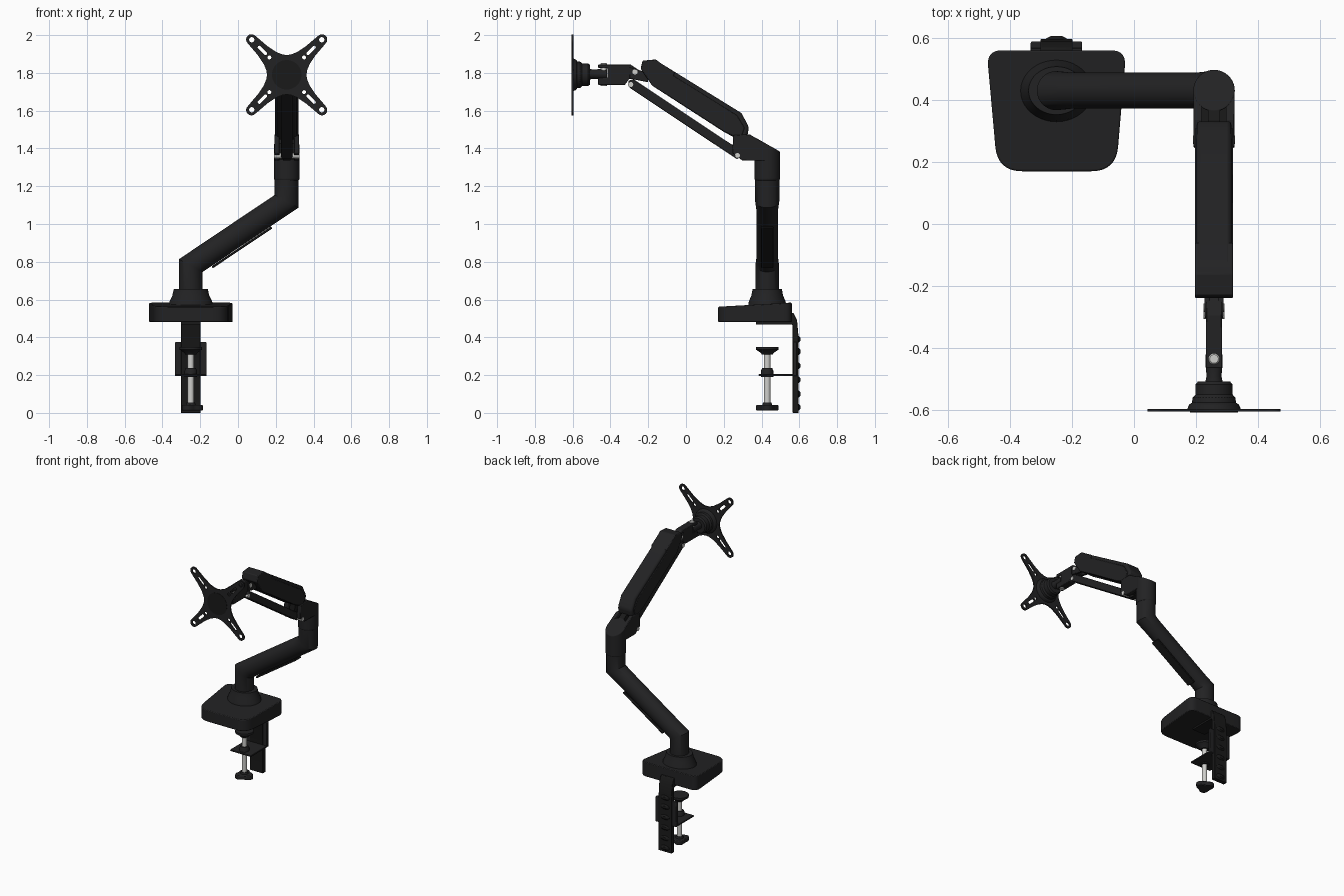
import bpy, bmesh, math
from mathutils import Vector, Matrix

if "Cube" in bpy.data.objects:
    bpy.data.objects.remove(bpy.data.objects["Cube"])


def material(name, r, g, b):
    m = bpy.data.materials.new(name)
    m.diffuse_color = (r, g, b, 1)
    m.use_nodes = True
    m.node_tree.nodes["Principled BSDF"].inputs["Base Color"].default_value = m.diffuse_color
    return m


BLACK = material("satin_black", 0.016, 0.016, 0.017)
DARK = material("deep_black", 0.010, 0.010, 0.010)
STEEL = material("bright_steel", 0.62, 0.62, 0.60)
AX, AY = 0.258, 0.43      # upper arm x, post y
PX = -0.25                # post x
HZ = 1.79                 # screen plate centre height


def finish(name, bm, mat, bevel=0):
    bmesh.ops.recalc_face_normals(bm, faces=bm.faces)
    me = bpy.data.meshes.new(name)
    bm.to_mesh(me)
    bm.free()
    ob = bpy.data.objects.new(name, me)
    bpy.context.collection.objects.link(ob)
    me.materials.append(mat)
    if bevel:
        b = ob.modifiers.new("bevel", "BEVEL")
        b.width, b.segments, b.limit_method, b.angle_limit = bevel, 2, "ANGLE", 0.6
    return ob


def prism(name, pts, axis, lo, hi, mat, bevel=0):
    """Extrude a 2D outline along an axis (x: yz outline, y: xz, z: xy)."""
    def place(p, d):
        return {"x": (d, *p), "y": (p[0], d, p[1]), "z": (*p, d)}[axis]
    bm = bmesh.new()
    a = [bm.verts.new(place(p, lo)) for p in pts]
    b = [bm.verts.new(place(p, hi)) for p in pts]
    bm.faces.new(a)
    bm.faces.new(b[::-1])
    for i in range(len(pts)):
        j = (i + 1) % len(pts)
        bm.faces.new((a[i], a[j], b[j], b[i]))
    return finish(name, bm, mat, bevel)


def box(name, lo, hi, mat, bevel=0):
    pts = [(lo[0], lo[1]), (hi[0], lo[1]), (hi[0], hi[1]), (lo[0], hi[1])]
    return prism(name, pts, "z", lo[2], hi[2], mat, bevel)


def lathe(name, profile, origin, direction, mat, sides=40, squash=1):
    """Spin (radius, distance) points round an axis; closed at both ends."""
    q = Vector((0, 0, 1)).rotation_difference(Vector(direction)).to_matrix()
    bm = bmesh.new()
    rings = []
    for r, d in profile:
        ring = []
        for i in range(sides):
            t = math.tau * i / sides
            p = q @ Vector((r * math.cos(t), squash * r * math.sin(t), d))
            ring.append(bm.verts.new(p + Vector(origin)))
        rings.append(ring)
    for a, b in zip(rings, rings[1:]):
        for i in range(sides):
            j = (i + 1) % sides
            bm.faces.new((a[i], a[j], b[j], b[i]))
    bm.faces.new(rings[0])
    bm.faces.new(rings[-1])
    return finish(name, bm, mat)


def rounded(corners):
    """Polygon of (x, y, radius) corners with quadratic rounding."""
    out = []
    for i, c in enumerate(corners):
        p = Vector(c[:2])
        a = p + (Vector(corners[i - 1][:2]) - p).normalized() * c[2]
        b = p + (Vector(corners[(i + 1) % len(corners)][:2]) - p).normalized() * c[2]
        for k in range(9):
            t = k / 8
            out.append(tuple(a * (1 - t) ** 2 + p * 2 * t * (1 - t) + b * t * t))
    return out


# Base: tapered rounded block with a gently sloping top
outline = rounded([(-0.475, 0.56, 0.05), (-0.44, 0.17, 0.08), (-0.058, 0.17, 0.08), (-0.025, 0.56, 0.05)])
base = prism("base", outline, "z", 0.48, 0.58, BLACK, 0.005)
for v in base.data.vertices:
    if v.co.z > 0.5:
        v.co.z = 0.562 + 0.022 * (v.co.y - 0.17) / 0.39
lathe("base_collar", [(0.118, 0.565), (0.113, 0.59), (0.098, 0.62), (0.09, 0.655), (0.06, 0.656)],
      (PX, AY, 0), (0, 0, 1), BLACK, squash=0.86)

# Lower arm: one mitred tube, slightly narrower along the slope
path = [(PX, 0.62, 0.063), (PX, 0.78, 0.063), (-0.2, 0.8135, 0.058), (0.2, 1.0818, 0.058),
        (AX - 0.001, 1.12, 0.064), (AX - 0.001, 1.24, 0.064)]
bm = bmesh.new()
prev = None
N = 40
for i, (x, z, ry) in enumerate(path):
    p = Vector((x, 0, z))
    ins = (p - Vector((path[i - 1][0], 0, path[i - 1][1]))).normalized() if i else Vector((0, 0, 1))
    outs = (Vector((path[i + 1][0], 0, path[i + 1][1])) - p).normalized() if i < len(path) - 1 else ins
    tan = (ins + outs).normalized()
    side = Vector((tan.z, 0, -tan.x)) * 0.063 / tan.dot(ins)
    ring = [bm.verts.new(p + side * math.cos(math.tau * k / N)
            + Vector((0, AY + ry * math.sin(math.tau * k / N), 0))) for k in range(N)]
    if prev:
        for k in range(N):
            bm.faces.new((prev[k], prev[k - 1], ring[k - 1], ring[k]))
    else:
        bm.faces.new(ring)
    prev = ring
bm.faces.new(prev)
finish("lower_arm", bm, BLACK)

# Cable cover under the sloping tube
cover = [(-0.14, 0.776), (0.175, 0.987), (0.182, 0.977), (-0.133, 0.766)]
prism("cable_cover", cover, "y", AY - 0.032, AY + 0.032, DARK, 0.003)

# Elbow: swivel post cut by a slanted plane
elbow = lathe("elbow", [(0.06, 1.228), (0.067, 1.235), (0.067, 1.52)], (AX, AY, 0), (0, 0, 1), BLACK)
bm = bmesh.new()
bm.from_mesh(elbow.data)
cut = bmesh.ops.bisect_plane(bm, geom=bm.verts[:] + bm.edges[:] + bm.faces[:], clear_outer=True,
                             plane_co=(0, 0.495, 1.385), plane_no=(0, 0.09, 0.159))
bmesh.ops.contextual_create(bm, geom=[e for e in cut["geom_cut"] if isinstance(e, bmesh.types.BMEdge)])
bm.to_mesh(elbow.data)
bm.free()
b = elbow.modifiers.new("bevel", "BEVEL")
b.width, b.segments, b.limit_method, b.angle_limit = 0.008, 3, "ANGLE", 0.6

# Fork holding the upper arm: two cheeks and a centre block
fork = [(0.245, 1.375), (0.30, 1.335), (0.43, 1.335), (0.43, 1.42), (0.336, 1.475), (0.25, 1.47)]
for s in (-1, 1):
    prism("fork_cheek", fork, "x", AX + s * 0.038, AX + s * 0.066, BLACK, 0.004)
prism("fork_centre", fork, "x", AX - 0.02, AX + 0.02, DARK)
box("fork_web", (AX - 0.06, 0.33, 1.34), (AX + 0.06, 0.40, 1.43), DARK)

# Upper arm: shell, full-width front cap and raised side panels
shell = [(-0.24, 1.822), (-0.23, 1.865), (-0.16, 1.871), (-0.135, 1.852), (0.294, 1.587),
         (0.333, 1.513), (0.325, 1.465), (0.28, 1.445), (0.2, 1.488), (-0.18, 1.733)]
prism("upper_arm_shell", shell, "x", AX - 0.056, AX + 0.056, BLACK, 0.012)
cap = [(-0.24, 1.822), (-0.23, 1.865), (-0.16, 1.871), (-0.135, 1.852), (-0.06, 1.805),
       (-0.085, 1.673), (-0.18, 1.733)]
prism("upper_arm_cap", cap, "x", AX - 0.0615, AX + 0.0615, BLACK, 0.005)
panel = [(-0.075, 1.79), (0.27, 1.575), (0.31, 1.51), (0.29, 1.45), (0.2, 1.49), (-0.095, 1.68)]
for s in (-1, 1):
    prism("side_panel", panel, "x", AX + s * 0.05, AX + s * 0.0615, BLACK, 0.004)

# Parallel link under the upper arm
link = [(-0.305, 1.757), (-0.28, 1.768), (0.285, 1.392), (0.293, 1.36), (0.27, 1.343), (-0.30, 1.722)]
prism("lower_link", link, "x", AX - 0.03, AX + 0.03, BLACK, 0.006)

# Wrist block with forked front, and its joining lug
wrist = [(-0.465, 1.735), (-0.465, 1.775), (-0.415, 1.775), (-0.415, 1.825), (-0.465, 1.825), (-0.465, 1.845),
         (-0.295, 1.845), (-0.235, 1.805), (-0.25, 1.768), (-0.30, 1.768), (-0.325, 1.735)]
prism("wrist_block", wrist, "x", AX - 0.026, AX + 0.026, BLACK, 0.004)
for s in (-1, 1):
    prism("wrist_lug", [(-0.30, 1.83), (-0.2, 1.80), (-0.2, 1.75), (-0.30, 1.77)],
          "x", AX + s * 0.014, AX + s * 0.031, BLACK, 0.004)

# Steel pins and bolts
for y, z, w in ((0.272, 1.362, 0.068), (-0.27, 1.805, 0.034), (-0.293, 1.738, 0.034)):
    lathe("pivot_pin", [(0.014, -w), (0.014, w)], (AX, y, z), (1, 0, 0), STEEL, 20)
lathe("wrist_bolt", [(0.018, 1.73), (0.018, 1.848), (0.014, 1.852)], (AX, -0.435, 0), (0, 0, 1), STEEL, 20)

# Tilt head behind the screen plate
lathe("tilt_head", [(0.088, -0.600), (0.08, -0.582), (0.071, -0.576), (0.069, -0.56), (0.06, -0.55),
                    (0.060, -0.518), (0.052, -0.508), (0.02, -0.508)], (AX, 0, HZ), (0, 1, 0), BLACK)
lathe("tilt_neck", [(0.030, -0.52), (0.024, -0.49), (0.027, -0.46), (0.027, -0.42)],
      (AX, 0, HZ + 0.003), (0, 1, 0), BLACK, 24)

# Screen plate: four tapered arms with drilled holes and slots
plate_pts, holes = [], []
for quarter in range(4):
    a = math.radians(45 + 90 * quarter)
    rot = Matrix.Rotation(a, 2)
    edge = [(0.074, 0.074), (0.092, 0.060), (0.125, 0.046), (0.18, 0.035), (0.255, 0.029)]
    tip = [(0.264 + 0.028 * math.cos(t), 0.028 * math.sin(t))
           for t in (math.pi * (-0.5 + k / 10) for k in range(11))]
    arm = [(u, -v) for u, v in edge] + tip + [(u, v) for u, v in edge[:0:-1]]
    for p in arm:
        q = rot @ Vector(p)
        plate_pts.append((AX + q.x, HZ + q.y))
    for u0, u1, r in ((0.262, 0.262, 0.014), (0.160, 0.205, 0.009), (0.130, 0.130, 0.0105)):
        ends = [(u1 if k < 8 else u0, math.pi * ((k if k < 8 else k + 1) / 7 - 0.5 - (k >= 8) * 2 / 7))
                for k in range(16)]
        loop = [rot @ Vector((u + r * math.cos(t), r * math.sin(t))) for u, t in ends]
        holes.append([(AX + q.x, HZ + q.y) for q in loop])
plate = prism("screen_plate", plate_pts, "y", -0.605, -0.596, BLACK)
for h in holes:
    cutter = prism("hole_cutter", h, "y", -0.65, -0.55, BLACK)
    cutter.hide_render = True
    m = plate.modifiers.new("hole", "BOOLEAN")
    m.operation, m.object, m.solver = "DIFFERENCE", cutter, "EXACT"
    bpy.context.view_layer.objects.active = plate
    bpy.ops.object.modifier_apply(modifier=m.name)
    bpy.data.objects.remove(cutter)
lathe("plate_hub", [(0.078, -0.607), (0.078, -0.598)], (AX, 0, HZ), (0, 1, 0), DARK)

# Desk clamp: rear rail, sliding bracket and shelf
rail = [(0.553, 0.53), (0.568, 0.53), (0.588, 0.49), (0.596, 0.40), (0.596, 0), (0.565, 0), (0.565, 0.46), (0.553, 0.48)]
prism("clamp_rail", rail, "x", PX - 0.052, PX + 0.052, DARK, 0.003)
box("clamp_bracket", (PX - 0.083, 0.566, 0.195), (PX + 0.083, 0.588, 0.375), BLACK, 0.004)
box("clamp_shelf", (PX - 0.083, 0.385, 0.195), (PX + 0.083, 0.575, 0.206), BLACK, 0.003)
box("clamp_top_plate", (PX - 0.052, 0.37, 0.468), (PX + 0.052, 0.57, 0.482), DARK)
for z in (0.03, 0.1, 0.175, 0.25, 0.325, 0.39):
    lathe("rail_bolt", [(0.035, 0.585), (0.035, 0.597), (0.018, 0.606)], (PX, 0, z), (0, 1, 0), DARK, 20, 0.5)

# Clamp screw with pressing pad, nut and hand knob
lathe("clamp_screw", [(0.017, 0.03), (0.017, 0.33)], (PX, AY, 0), (0, 0, 1), STEEL, 24)
lathe("clamp_pad", [(0.028, 0.308), (0.035, 0.318), (0.06, 0.335), (0.06, 0.35)], (PX, AY, 0), (0, 0, 1), BLACK)
lathe("clamp_nut", [(0.032, 0.19), (0.032, 0.225), (0.026, 0.238)], (PX, AY, 0), (0, 0, 1), BLACK, 24)
star = [(PX + r * math.cos(t), AY + r * math.sin(t))
        for t, r in ((math.tau * k / 36, 0.054 + 0.010 * math.cos(math.tau * k / 12)) for k in range(36))]
prism("clamp_knob", star, "z", 0.012, 0.042, BLACK, 0.005)
lathe("knob_boss", [(0.03, 0.03), (0.022, 0.055)], (PX, AY, 0), (0, 0, 1), BLACK, 24)

# Smooth shading with sharp edges kept
bpy.ops.object.select_all(action="SELECT")
bpy.ops.object.shade_smooth_by_angle(angle=math.radians(32))
